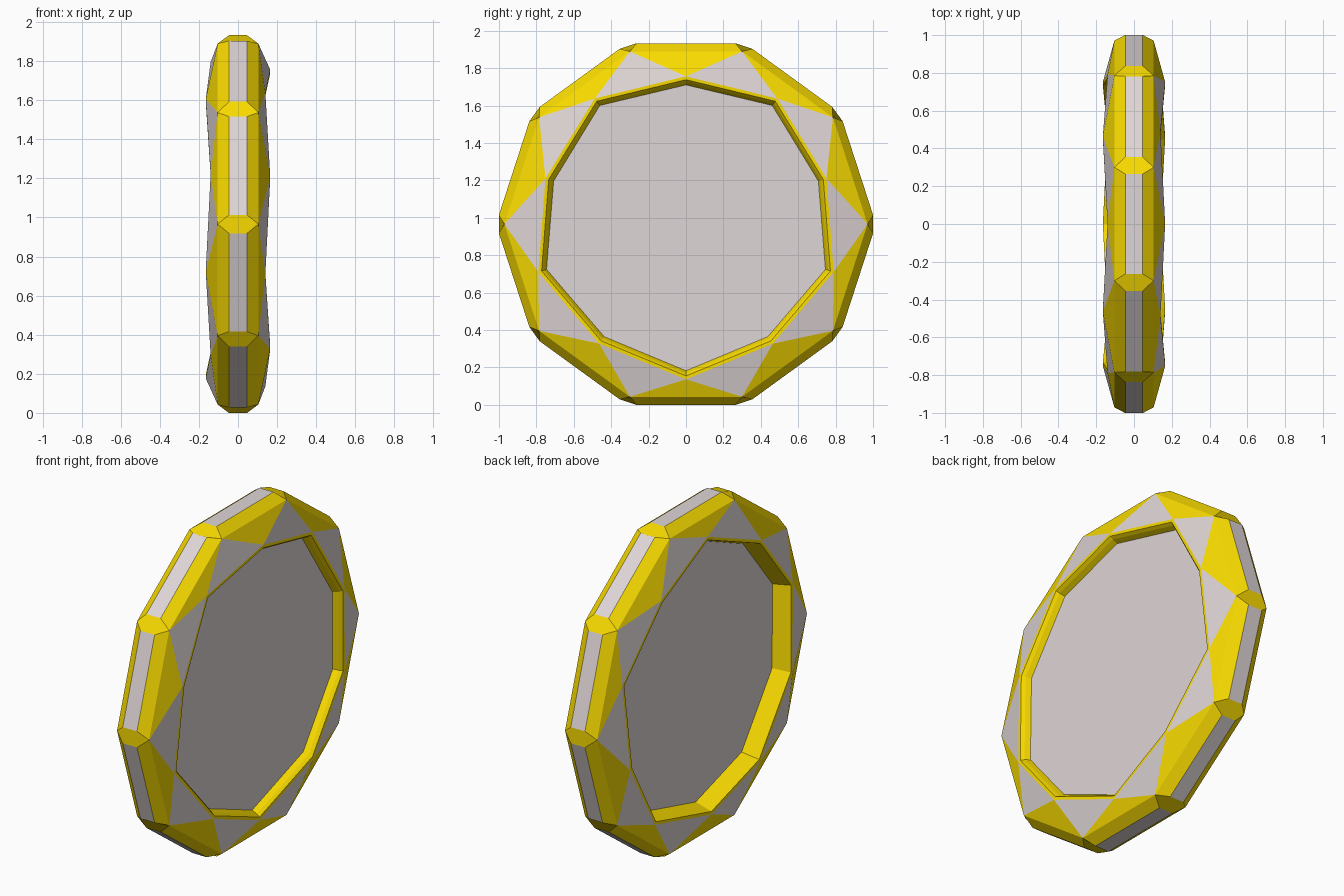
import bpy, bmesh, math

if "Cube" in bpy.data.objects:
    bpy.data.objects.remove(bpy.data.objects["Cube"])

N = 10            # sides of the coin
STEP = 360 / N
CZ = 0.966        # height of the coin's centre


def material(name, color):
    m = bpy.data.materials.new(name)
    m.diffuse_color = color
    m.use_nodes = True
    m.node_tree.nodes["Principled BSDF"].inputs["Base Color"].default_value = m.diffuse_color
    return m


bm = bmesh.new()


def vert(x, r, deg):
    a = math.radians(deg)
    return bm.verts.new((x, r * math.cos(a), CZ + r * math.sin(a)))


def face(verts, mat):
    bm.faces.new(verts).material_index = mat


GOLD, SILVER = 0, 1
# steps from the crown into the recess: (inset, depth) for each side
RECESS = {1: [(0.018, 0.0), (0.032, 0.018), (0.046, 0.048)],
          -1: [(0.018, 0.0), (0.046, 0.102)]}
trim = {}      # cut-off corner points on the outer rim, per side
tips = {}      # corner tips where rim meets the face

for s in (1, -1):
    trim[s] = [(vert(s * 0.046, 1.002, k * STEP - 2.7),
                vert(s * 0.046, 1.002, k * STEP + 2.7)) for k in range(N)]
    tips[s] = [vert(s * 0.104, 0.971, k * STEP) for k in range(N)]

    # loops of the crown and recess, alternating high and low points
    loops = []
    for inset, depth in [(0, 0)] + RECESS[s]:
        loop = []
        for k in range(N):
            high = (k % 2 == 0) == (s > 0)
            r, x = (0.79, 0.165) if high else (0.83, 0.14)
            loop.append(vert(s * (x - depth), r - inset, (k + 0.5) * STEP))
        loops.append(loop)
    crown = loops[0]

    for k in range(N):
        n = (k + 1) % N
        # rim chamfer, then star of gold and silver triangles
        face((trim[s][k][1], trim[s][n][0], tips[s][n], tips[s][k]), GOLD)
        face((tips[s][k], tips[s][n], crown[k]), GOLD)
        face((tips[s][n], crown[k], crown[n]), SILVER)
        # recess walls
        for a, b in zip(loops, loops[1:]):
            face((a[k], a[n], b[n], b[k]), GOLD)
    # recessed centre plate
    face(loops[-1], SILVER)

# outer rim: silver strips with gold corner facets
for k in range(N):
    n = (k + 1) % N
    face((trim[1][k][1], trim[1][n][0], trim[-1][n][0], trim[-1][k][1]), SILVER)
    face((trim[1][k][0], tips[1][k], trim[1][k][1],
          trim[-1][k][1], tips[-1][k], trim[-1][k][0]), GOLD)

bmesh.ops.recalc_face_normals(bm, faces=bm.faces)
mesh = bpy.data.meshes.new("faceted_coin")
bm.to_mesh(mesh)
bm.free()
mesh.materials.append(material("gold", (0.95, 0.71, 0.0, 1)))
mesh.materials.append(material("silver", (0.74, 0.67, 0.67, 1)))
coin = bpy.data.objects.new("faceted_coin", mesh)
bpy.context.collection.objects.link(coin)
